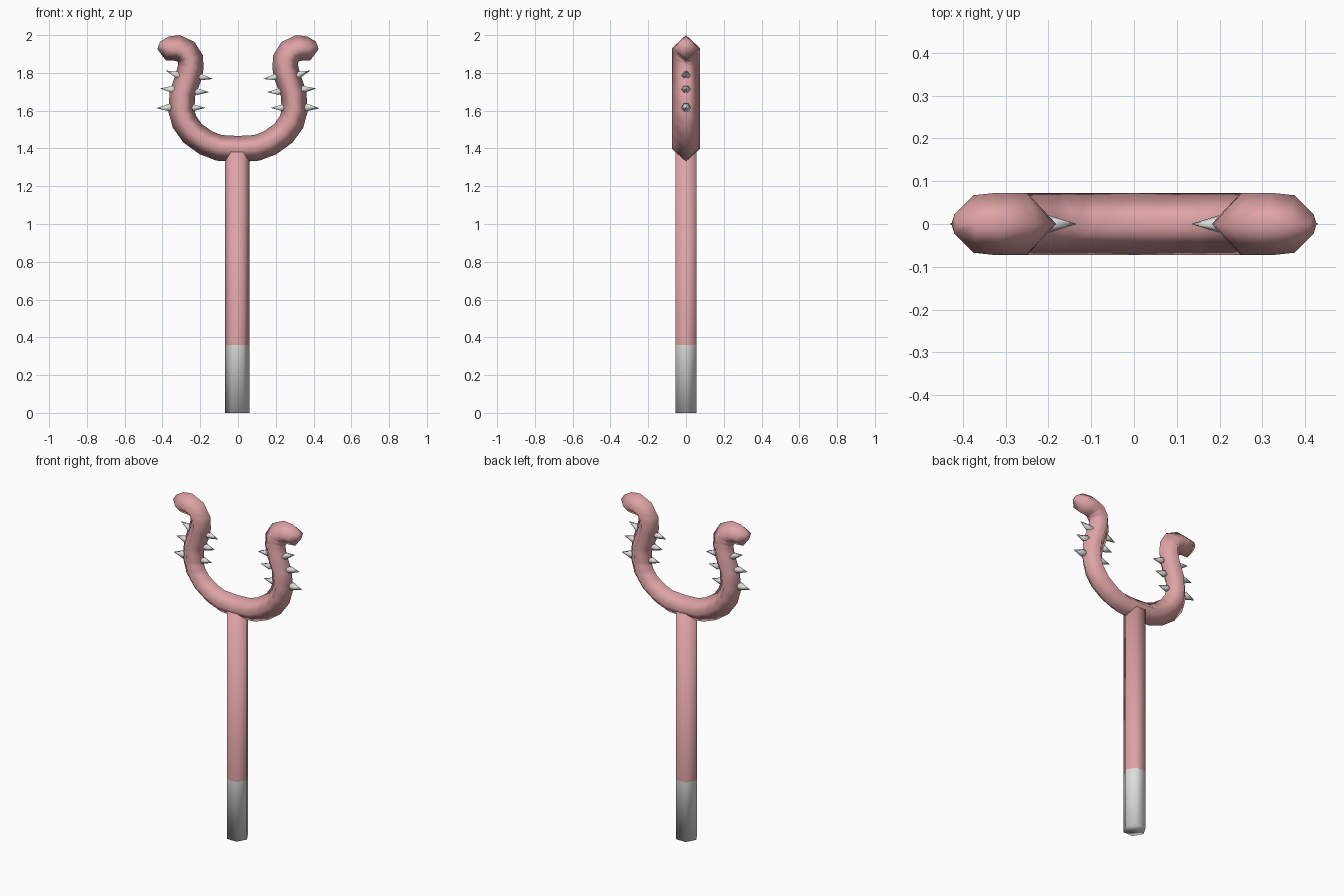
import bpy, bmesh, math
from mathutils import Vector

cube = bpy.data.objects.get("Cube")
if cube:
    bpy.data.objects.remove(cube)


def material(name, rgb):
    m = bpy.data.materials.new(name)
    m.use_nodes = True
    m.diffuse_color = (*rgb, 1)
    m.node_tree.nodes["Principled BSDF"].inputs["Base Color"].default_value = (*rgb, 1)
    return m


pink = material("dusty_pink", (0.74, 0.37, 0.38))
grey = material("pale_grey", (0.72, 0.73, 0.71))


def loft(name, rings, mats):
    """Skin a list of vertex rings, close both ends and shade smooth."""
    bm = bmesh.new()
    loops = [[bm.verts.new(p) for p in ring] for ring in rings]
    for a, b in zip(loops, loops[1:]):
        for i in range(len(a)):
            j = (i + 1) % len(a)
            bm.faces.new((a[i], a[j], b[j], b[i]))
    bm.faces.new(loops[0])
    bm.faces.new(loops[-1])
    bmesh.ops.recalc_face_normals(bm, faces=bm.faces)
    for f in bm.faces:
        f.smooth = True
    mesh = bpy.data.meshes.new(name)
    bm.to_mesh(mesh)
    bm.free()
    for m in mats:
        mesh.materials.append(m)
    ob = bpy.data.objects.new(name, mesh)
    bpy.context.collection.objects.link(ob)
    return ob


def ring(centre, u, v, sides):
    angles = [math.tau * i / sides for i in range(sides)]
    return [centre + u * math.cos(a) + v * math.sin(a) for a in angles]


X, Y = Vector((1, 0, 0)), Vector((0, 1, 0))

# Six-sided shaft with a grey foot
R = 0.064
shaft = loft("shaft", [ring(Vector((-0.004, 0, z)), X * R, Y * R, 6)
                       for z in (0, 0.36, 1.385)], [pink, grey])
for f in shaft.data.polygons:
    f.material_index = 1 if f.center.z < 0.3 else 0

# Forked tube with a diamond section and hooked ends: x, z, radius
half = [(0.10, 1.403, 1), (0.17, 1.43, 1), (0.24, 1.48, 1), (0.283, 1.54, 1),
        (0.30, 1.60, 1), (0.294, 1.69, 1), (0.265, 1.77, 1), (0.25, 1.83, 1),
        (0.252, 1.872, 1), (0.276, 1.912, 1), (0.32, 1.932, 1),
        (0.375, 1.93, 0.92), (0.42, 1.945, 0.3)]
path = [(-x, z, r) for x, z, r in reversed(half)] + [(0, 1.397, 1)] + half
pts = [Vector((x, 0, z)) for x, z, r in path]
rings = []
for i, p in enumerate(pts):
    tangent = (pts[min(i + 1, len(pts) - 1)] - pts[max(i - 1, 0)]).normalized()
    r = path[i][2]
    rings.append(ring(p, tangent.cross(Y) * 0.069 * r, Y * 0.073 * r, 4))
loft("fork", rings, [pink])

# Spikes on both flanks of each prong: base x, base z, tip x, tip z, radius
spikes = [(0.31, 1.785, 0.382, 1.812, 0.024), (0.338, 1.712, 0.412, 1.717, 0.024),
          (0.362, 1.617, 0.43, 1.613, 0.024), (0.198, 1.778, 0.135, 1.768, 0.02),
          (0.215, 1.70, 0.155, 1.698, 0.02), (0.235, 1.615, 0.175, 1.615, 0.02)]
for side, label in ((1, "left"), (-1, "right")):
    for n, (bx, bz, tx, tz, r) in enumerate(spikes):
        base, tip = Vector((side * bx, 0, bz)), Vector((side * tx, 0, tz))
        axis = (tip - base).normalized()
        up = axis.cross(Y)
        sections = ((base - axis * 0.022, 0.2), (base, 1), (tip, 0.03))
        loft(f"{label}_spike_{n + 1}",
             [ring(c, Y * r * k, up * r * k, 6) for c, k in sections], [grey])
